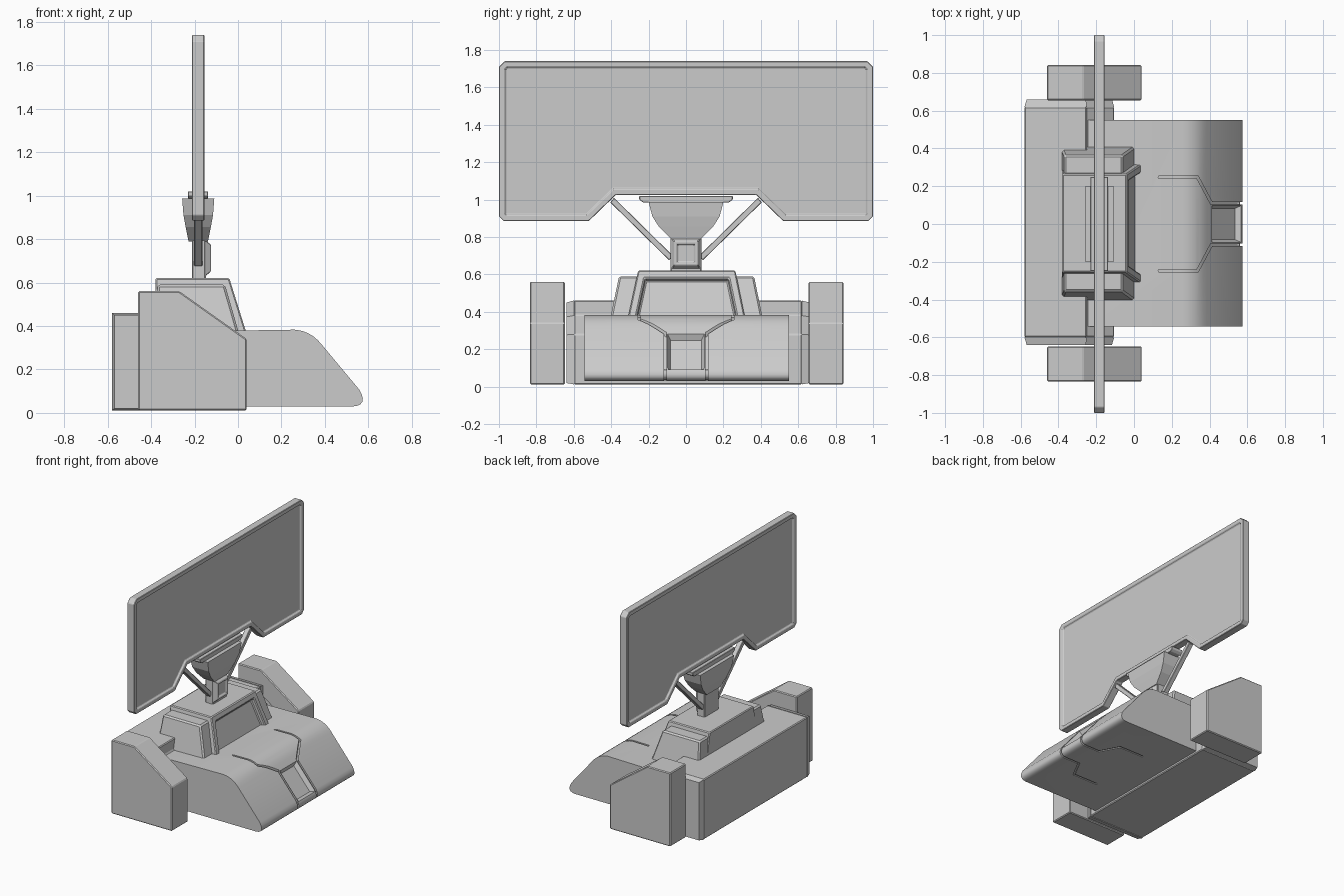
import bpy, bmesh, math
from mathutils import Vector

cube = bpy.data.objects.get("Cube")
if cube:
    bpy.data.objects.remove(cube, do_unlink=True)

grey = bpy.data.materials.new("plain_grey")
grey.use_nodes = True
grey.diffuse_color = (0.6, 0.6, 0.6, 1)
grey.node_tree.nodes["Principled BSDF"].inputs["Base Color"].default_value = (0.6, 0.6, 0.6, 1)


def loft(name, ring_a, ring_b, bevel=0.006, insets=None):
    """Solid between two matching rings; insets = (axis, min_normal, [(thickness, depth)])."""
    bm = bmesh.new()
    a = [bm.verts.new(p) for p in ring_a]
    b = [bm.verts.new(p) for p in ring_b]
    n = len(a)
    bm.faces.new(a)
    bm.faces.new(b)
    for i in range(n):
        j = (i + 1) % n
        bm.faces.new((a[i], a[j], b[j], b[i]))
    bmesh.ops.recalc_face_normals(bm, faces=bm.faces)
    if insets:
        axis, limit, steps = insets
        faces = [f for f in bm.faces if f.normal[axis] > limit or (limit > 0.98 and f.normal[axis] < -limit)]
        for thickness, depth in steps:
            bmesh.ops.inset_region(bm, faces=faces, thickness=thickness, depth=depth, use_even_offset=True)
    mesh = bpy.data.meshes.new(name)
    bm.to_mesh(mesh)
    bm.free()
    ob = bpy.data.objects.new(name, mesh)
    bpy.context.scene.collection.objects.link(ob)
    mesh.materials.append(grey)
    if bevel:
        mod = ob.modifiers.new("edge", "BEVEL")
        mod.width = bevel
        mod.segments = 1
        mod.limit_method = 'ANGLE'
        mod.angle_limit = math.radians(30)
    return ob


def prism(name, pts, axis, lo, hi, **kw):
    """Extrude a 2D outline along an axis."""
    def ring(t):
        return [(t, p[0], p[1]) if axis == 'x' else (p[0], t, p[1]) if axis == 'y' else (p[0], p[1], t)
                for p in pts]
    return loft(name, ring(lo), ring(hi), **kw)


def rect(x0, x1, y0, y1, z):
    return [(x0, y0, z), (x1, y0, z), (x1, y1, z), (x0, y1, z)]


def rect_x(x, half, z0, z1):
    return [(x, -half, z0), (x, half, z0), (x, half, z1), (x, -half, z1)]


def mirrored(half):
    """Close an outline given for +y by mirroring it to -y."""
    return half + [(-y, z) for y, z in reversed(half)]


def curve(p, q, r, steps=6):
    """Rounded corner from p to r pulled toward q."""
    p, q, r = Vector(p), Vector(q), Vector(r)
    ts = [i / steps for i in range(steps + 1)]
    return [tuple(p * (1 - t) ** 2 + q * 2 * t * (1 - t) + r * t * t) for t in ts]


def cut(target, cutter):
    cutter.hide_render = True
    cutter.hide_viewport = True
    mod = target.modifiers.new("cut", "BOOLEAN")
    mod.object = cutter
    mod.solver = 'EXACT'


# Rear block with tapered ends
block = [(-0.58, 0.012), (-0.58, 0.46), (-0.25, 0.46), (-0.25, 0.38), (-0.105, 0.28), (-0.105, 0.012)]
prism("rear_block", block, 'y', -0.60, 0.62)
for name, y0, y1 in (("rear_block_end_left", 0.62, 0.66), ("rear_block_end_right", -0.60, -0.64)):
    ends = [(x * 0.95 - 0.017, z * 0.96 + 0.008) for x, z in block]
    loft(name, [(x, y0, z) for x, z in block], [(x, y1, z) for x, z in ends], bevel=0)

# Side pods
pod = [(-0.46, 0.012), (-0.46, 0.56), (-0.27, 0.56), (0.04, 0.34), (0.04, 0.012)]
for name, y0, y1 in (("side_pod_left", 0.655, 0.842), ("side_pod_right", -0.835, -0.648)):
    prism(name, pod, 'y', y0, y1)

# Hood: outer skin split by grooves over a slightly smaller core
hood_top = [(-0.25, 0.375)] + curve((0.26, 0.383), (0.335, 0.378), (0.385, 0.315))
hood_nose = curve((0.56, 0.105), (0.60, 0.035), (0.53, 0.03))
hood = prism("hood", hood_top + hood_nose + [(-0.25, 0.03)], 'y', -0.542, 0.55, bevel=0)
core = prism("hood_core", [(x - 0.012, z - 0.012 if z > 0.1 else z + 0.006) for x, z in hood_top + hood_nose]
             + [(-0.2, 0.036)], 'y', -0.5, 0.5, bevel=0)

path = [(0.13, 0.25), (0.335, 0.25), (0.41, 0.11), (0.65, 0.11)]
w = 0.007
for side in (1, -1):
    strip = [(x - w * 0.5, (y - w) * side) for x, y in path] + [(x + w * 0.5, (y + w) * side) for x, y in reversed(path)]
    cut(hood, prism("groove_cutter", strip, 'z', -0.1, 0.6, bevel=0))

# Sunken pocket on the hood slope
def pocket_ring(half, t0, t1, lift):
    start, along, out = Vector((0.40, 0, 0.297)), Vector((0.64, 0, -0.768)), Vector((0.768, 0, 0.64))
    side = Vector((0, half, 0))
    lo, hi = start + along * t0 + out * lift, start + along * t1 + out * lift
    return [lo - side, lo + side, hi + side, hi - side]

pocket = loft("pocket_cutter", pocket_ring(0.104, 0.015, 0.272, 0.01), pocket_ring(0.082, 0.04, 0.245, -0.03), bevel=0)
cut(hood, pocket)
cut(core, pocket)

# Cabin: centre with sunken front panel, lower shoulders either side
loft("cabin_centre", rect(-0.38, 0.06, -0.325, 0.33, 0.30), rect(-0.38, -0.04, -0.256, 0.264, 0.62),
     insets=(0, 0.5, [(0.042, 0), (0.008, -0.028)]))
loft("cabin_shoulders", rect(-0.39, 0.012, -0.41, 0.415, 0.34), rect(-0.37, -0.06, -0.358, 0.364, 0.59), bevel=0.01)

# Neck, knob and flared bracket
loft("neck", rect(-0.212, -0.148, -0.083, 0.083, 0.60), rect(-0.212, -0.148, -0.083, 0.083, 0.81))
loft("neck_knob", rect_x(-0.15, 0.078, 0.63, 0.795), rect_x(-0.125, 0.062, 0.65, 0.775), bevel=0.003,
     insets=(0, 0.9, [(0.012, 0), (0.006, -0.01)]))
levels = [(0.045, 0.08, 0.79), (0.058, 0.145, 0.855), (0.068, 0.18, 0.91), (0.074, 0.2, 0.988)]
for i, (low, high) in enumerate(zip(levels, levels[1:])):
    loft(f"bracket_{i + 1}", *[rect(-0.183 - d, -0.183 + d, -h, h, z) for d, h, z in (low, high)], bevel=0)
prism("bracket_plate", mirrored([(0.23, 0.985), (0.25, 1.0), (0.25, 1.02)]), 'x', -0.23, -0.137, bevel=0.003)

# Diagonal struts
for name, s in (("strut_left", 1), ("strut_right", -1)):
    bar = [(0.07 * s, 0.70), (0.09 * s, 0.675), (0.405 * s, 0.985), (0.385 * s, 1.01)]
    prism(name, bar, 'x', -0.202, -0.164, bevel=0.003)

# Screen with a notched frame, sunken on both faces
outline = mirrored([(0.375, 1.025), (0.52, 0.885), (0.975, 0.885), (1.0, 0.91), (1.0, 1.71), (0.97, 1.74)])
prism("screen", outline, 'x', -0.212, -0.155,
      insets=(0, 0.99, [(0.03, 0), (0.006, -0.012)]))

# Soft shading on the rounded hood
bpy.ops.object.select_all(action='DESELECT')
hood.select_set(True)
core.select_set(True)
bpy.context.view_layer.objects.active = hood
bpy.ops.object.shade_smooth_by_angle(angle=math.radians(30))
